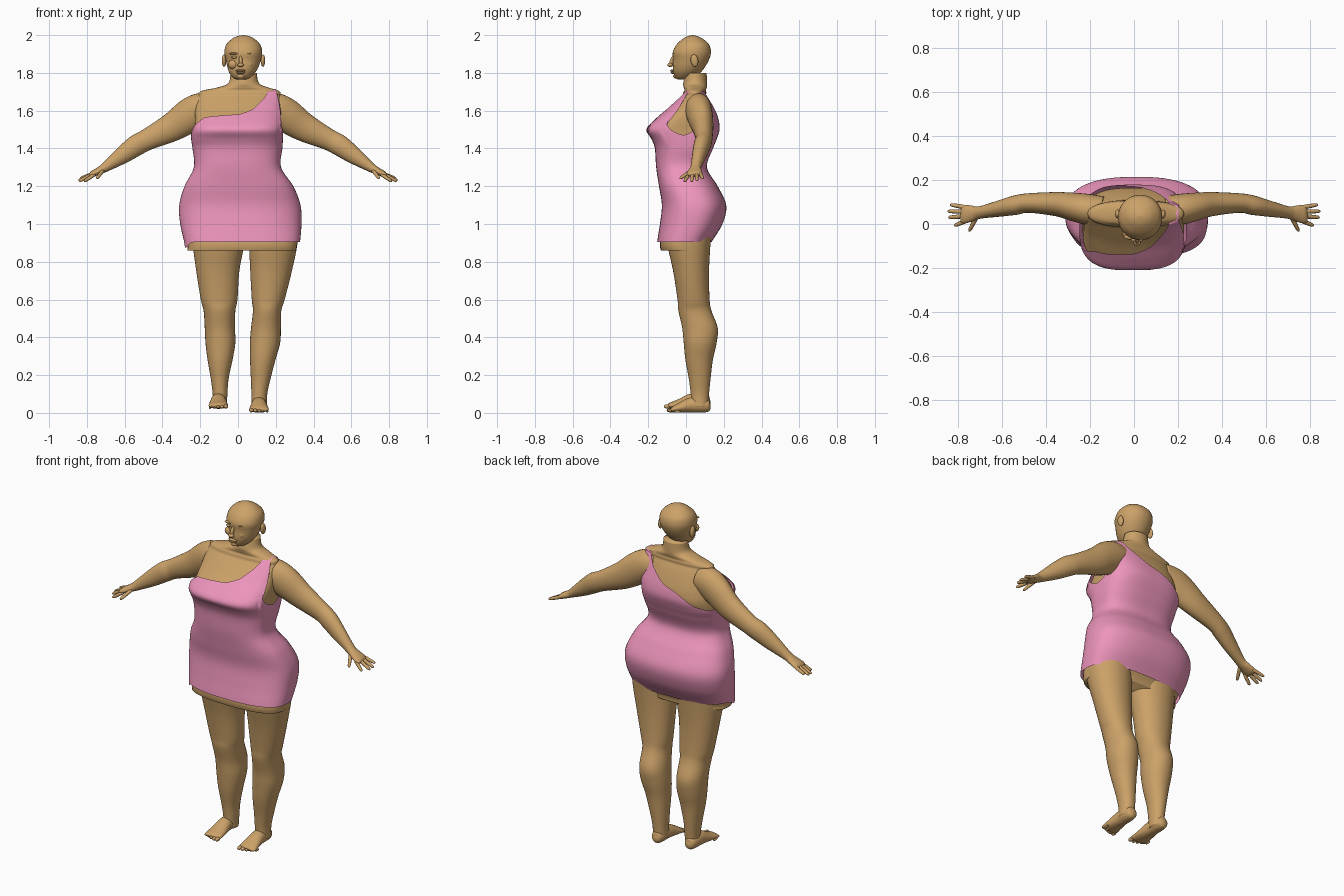
import bpy, math
from mathutils import Vector


def material(name, rgb):
    m = bpy.data.materials.new(name)
    m.diffuse_color = (*rgb, 1)
    return m


SKIN = material("skin", (0.60, 0.36, 0.14))
PINK = material("pink_cloth", (0.85, 0.30, 0.50))


def add_mesh(name, verts, faces, mat):
    me = bpy.data.meshes.new(name)
    me.from_pydata(verts, [], faces)
    me.materials.append(mat)
    for p in me.polygons:
        p.use_smooth = True
    ob = bpy.data.objects.new(name, me)
    bpy.context.collection.objects.link(ob)
    return ob


def smooth(rows, k=6):
    """Catmull-Rom refinement of rows of numbers."""
    out, n = [], len(rows)
    for i in range(n - 1):
        a, b, c, d = (rows[max(0, min(n - 1, j))] for j in (i - 1, i, i + 1, i + 2))
        for s in range(k):
            t = s / k
            out.append([0.5 * (2 * q + (r - p) * t + (2 * p - 5 * q + 4 * r - u) * t * t
                               + (3 * q - p - 3 * r + u) * t ** 3)
                        for p, q, r, u in zip(a, b, c, d)])
    return out + [list(rows[-1])]


def lookup(rows, v):
    """Linear lookup of a row by its first column."""
    if v <= rows[0][0]:
        return rows[0]
    for a, b in zip(rows, rows[1:]):
        if a[0] <= v <= b[0]:
            t = (v - a[0]) / max(b[0] - a[0], 1e-9)
            return [p + (q - p) * t for p, q in zip(a, b)]
    return rows[-1]


def section(row, ang, inset=0.0):
    """Point on a horizontal superellipse: z, centre x, half width, front y, back y, power."""
    z, cx, hx, yf, yb, n = row
    c, s = math.cos(ang), math.sin(ang)
    cy, hy = (yf + yb) / 2, (yb - yf) / 2 - inset
    return (cx + (hx - inset) * math.copysign(abs(c) ** (2 / n), c),
            cy + hy * math.copysign(abs(s) ** (2 / n), s), z)


def loft(name, rings, mat, caps=True):
    n = len(rings[0])
    verts = [p for r in rings for p in r]
    faces = [(i * n + j, i * n + (j + 1) % n, (i + 1) * n + (j + 1) % n, (i + 1) * n + j)
             for i in range(len(rings) - 1) for j in range(n)]
    if caps:
        faces += [tuple(range(n))[::-1], tuple(range(len(verts) - n, len(verts)))]
    return add_mesh(name, verts, faces, mat)


def stack(name, rows, inset=lambda z: 0.0, n=48):
    return loft(name, [[section(r, 2 * math.pi * j / n, inset(r[0])) for j in range(n)]
                       for r in smooth(rows)], SKIN)


def tube(name, rows, n=20, k=6):
    """Tube along a path of x, y, z, vertical radius, side radius."""
    rows = smooth(rows, k)
    rings = []
    for i, r in enumerate(rows):
        t = (Vector(rows[min(i + 1, len(rows) - 1)][:3]) - Vector(rows[max(i - 1, 0)][:3])).normalized()
        side = t.cross(Vector((0, 0, 1))).normalized()
        up = side.cross(t)
        rings.append([Vector(r[:3]) + side * r[4] * math.cos(a) + up * r[3] * math.sin(a)
                      for a in (2 * math.pi * j / n for j in range(n))])
    return loft(name, rings, SKIN)


def blob(name, loc, size, tilt=0.0):
    bpy.ops.mesh.primitive_uv_sphere_add(segments=20, ring_count=12, location=loc, rotation=(tilt, 0, 0))
    ob = bpy.context.object
    ob.name, ob.scale = name, size
    ob.data.materials.append(SKIN)
    bpy.ops.object.shade_smooth()


# Trunk and neck
TRUNK = [(.86, .02, .30, -.145, .12, 2.6), (.90, .022, .303, -.15, .13, 2.6),
         (1.0, .015, .318, -.135, .19, 2.5), (1.1, .01, .318, -.125, .21, 2.5),
         (1.2, .005, .285, -.14, .165, 2.6), (1.3, -.003, .228, -.155, .108, 2.7),
         (1.4, -.003, .235, -.162, .14, 2.8), (1.45, -.005, .24, -.18, .16, 3),
         (1.5, -.004, .24, -.207, .175, 3), (1.55, 0, .24, -.165, .17, 2.8),
         (1.6, 0, .24, -.11, .155, 2.5), (1.65, .003, .235, -.062, .135, 2.3),
         (1.70, .01, .215, -.015, .11, 2.2), (1.722, .025, .14, -.015, .113, 2.2),
         (1.745, .03, .085, -.018, .115, 2), (1.80, .03, .072, -.005, .112, 2)]
stack("torso", TRUNK, lambda z: 0.012 if z < 1.69 else 0.003)

# Dress: follows the trunk between a hem line and a one-shoulder neckline
NECKLINE = [(0, 1.47), (22, 1.53), (30, 1.70), (50, 1.70), (62, 1.65), (90, 1.565), (120, 1.49),
            (150, 1.46), (180, 1.47), (210, 1.53), (230, 1.565), (270, 1.58), (285, 1.61),
            (300, 1.66), (310, 1.70), (330, 1.70), (338, 1.53), (360, 1.47)]
table = smooth(TRUNK, 10)
N, M = 144, 60
rings = []
for i in range(M + 1):
    ring = []
    for j in range(N):
        deg = 360 * j / N
        hem = .905 - .032 * math.exp(-((deg - 192) / 14) ** 2)
        z = hem + (lookup(NECKLINE, deg)[1] - hem) * i / M
        ring.append(section(lookup(table, z), math.radians(deg), -0.003))
    rings.append(ring)
loft("dress", rings, PINK, caps=False)

# Strap over the shoulder, bridging the front and back of the dress
verts, faces = [], []
cols = range(12, 21)
for j in cols:
    a, b = Vector(rings[M][j]), Vector(rings[M][N - j])
    for s in range(7):
        verts.append(a.lerp(b, s / 6) + Vector((0, 0, .014 * math.sin(math.pi * s / 6))))
for c in range(len(cols) - 1):
    faces += [(c * 7 + s, c * 7 + s + 1, c * 7 + s + 8, c * 7 + s + 7) for s in range(6)]
add_mesh("shoulder_strap", verts, faces, PINK)

# Head
stack("head", [(1.766, .018, .025, -.045, .02, 2), (1.775, .018, .045, -.056, .04, 2),
               (1.80, .022, .068, -.066, .075, 2), (1.83, .026, .082, -.07, .10, 2),
               (1.87, .028, .093, -.068, .122, 2.1), (1.91, .028, .10, -.07, .132, 2.1),
               (1.95, .028, .09, -.05, .122, 2.1), (1.98, .028, .06, -.018, .09, 2),
               (1.994, .028, .032, .008, .062, 2), (2.0, .028, .002, .034, .038, 2)])
fx = .014
blob("nose_bridge", (fx, -.074, 1.862), (.010, .012, .03), -.35)
blob("nose_tip", (fx, -.083, 1.842), (.017, .015, .011))
blob("upper_lip", (fx, -.070, 1.812), (.027, .014, .006))
blob("lower_lip", (fx, -.068, 1.801), (.023, .014, .006))
blob("chin", (fx, -.052, 1.782), (.022, .016, .013))
for s in (-1, 1):
    blob("eye", (fx + s * .034, -.058, 1.883), (.015, .010, .007))
    blob("brow", (fx + s * .034, -.058, 1.902), (.026, .012, .006))
    blob("cheek", (fx + s * .04, -.045, 1.845), (.026, .02, .024))
    blob("ear", (.029 + s * .103, .045, 1.865), (.012, .02, .033), .15)

# Arms and hands, mirrored
ARM = [(.14, .06, 1.615, .075, .065), (.20, .065, 1.605, .088, .07), (.26, .075, 1.572, .090, .066),
       (.35, .09, 1.512, .076, .055), (.48, .095, 1.447, .057, .044), (.54, .085, 1.415, .056, .044),
       (.61, .07, 1.365, .046, .037), (.70, .052, 1.302, .026, .028), (.735, .048, 1.282, .020, .036),
       (.77, .045, 1.265, .016, .042), (.785, .045, 1.258, .008, .036)]
FINGERS = [((.765, .076, 1.267), (.835, .088, 1.242)), ((.77, .056, 1.266), (.845, .058, 1.230)),
           ((.77, .035, 1.264), (.842, .030, 1.226)), ((.76, .015, 1.262), (.815, -.008, 1.225)),
           ((.715, .03, 1.283), (.748, -.033, 1.24))]
for s, side in ((-1, "right"), (1, "left")):
    tube(side + "_arm", [(s * x, y, z, v, h) for x, y, z, v, h in ARM], 28)
    for a, b in FINGERS:
        a, b = Vector((s * a[0], *a[1:])), Vector((s * b[0], *b[1:]))
        tube(side + "_finger", [(*a.lerp(b, t), r, r) for t, r in
                                ((0, .010), (.5, .0095), (.85, .008), (.97, .005), (1, .001))], 10, 3)

# Legs: shared heights and depths, own centre lines and half widths
DEPTH = [(1.0, -.1, .14), (.9, -.1, .13), (.75, -.068, .122), (.6, -.045, .125), (.54, -.04, .135),
         (.45, -.02, .168), (.37, -.012, .162), (.28, -.003, .142), (.18, .015, .13),
         (.1, .025, .122), (.03, .03, .118)]
WIDTH = {"right": [(-.11, .13), (-.104, .136), (-.107, .114), (-.1, .097), (-.098, .084), (-.096, .08),
                   (-.093, .079), (-.095, .066), (-.097, .047), (-.095, .039), (-.097, .038)],
         "left": [(.185, .125), (.187, .128), (.175, .11), (.16, .087), (.154, .075), (.148, .079),
                  (.143, .08), (.131, .067), (.12, .052), (.113, .042), (.112, .04)]}
for side, x, dz, dy in (("right", -.104, .02, -.008), ("left", .111, 0, .008)):
    rows = [(z + (dz * .5 if z < .05 else 0), cx, hx, yf, yb, 2.1)
            for (z, yf, yb), (cx, hx) in zip(DEPTH, WIDTH[side])]
    stack(side + "_leg", rows[::-1])
    # Foot and toes
    tube(side + "_foot", [(x, .130, .036 + dz, .008, .01), (x, .12, .036 + dz, .03, .028),
                          (x, .09, .04 + dz, .038, .037), (x, .03, .042 + dz, .040, .040),
                          (x, -.03, .028 + dz, .027, .048), (x, -.075 + dy, .018 + dz, .016, .052),
                          (x, -.088 + dy, .015 + dz, .008, .046)], 24)
    m = 1 if side == "left" else -1
    for i in range(5):
        r = .014 - .0016 * i
        blob(side + "_toe", (x + m * (-.040 + .021 * i), -.092 + dy + .004 * i * i * .6, r + dz),
             (r * .85, .018, r * .8))
